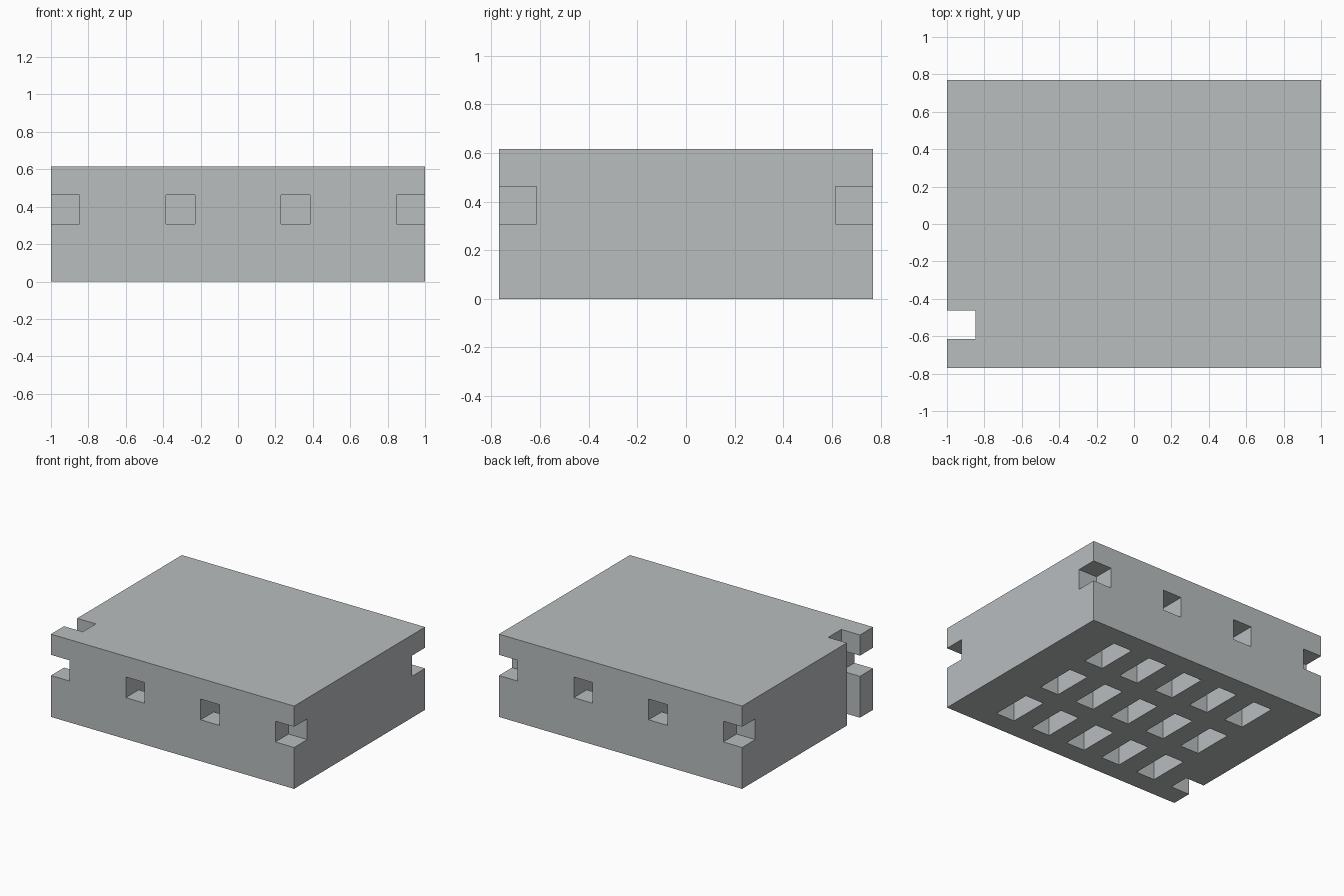
import bpy, bmesh, math
from mathutils import Vector

cube = bpy.data.objects.get("Cube")
if cube:
    bpy.data.objects.remove(cube, do_unlink=True)

# The block is laid out on a modular grid of cells
SIZE = (13, 10, 4)
UNIT = 2 / SIZE[0]


def in_vent(x, y, z):
    """Square vents on the front and back, the outer ones open at the corners."""
    return z == 2 and y in (0, SIZE[1] - 1) and x % 4 == 0


def in_pocket(x, y, z):
    """Five by three rectangular pockets in the underside, meeting the vents."""
    return z < 3 and x in range(2, 11, 2) and y in range(1, 9) and y % 3 != 0


def in_slot(x, y, z):
    """Full-height slot in the right side near the front."""
    return x == 0 and y == 1


def solid(cell):
    if any(c < 0 or c >= n for c, n in zip(cell, SIZE)):
        return False
    return not (in_vent(*cell) or in_pocket(*cell) or in_slot(*cell))


# Skin every boundary between solid and empty cells
bm = bmesh.new()
verts = {}


def corner(p):
    if p not in verts:
        verts[p] = bm.verts.new(((p[0] - SIZE[0] / 2) * UNIT,
                                 (p[1] - SIZE[1] / 2) * UNIT, p[2] * UNIT))
    return verts[p]


for x in range(SIZE[0]):
    for y in range(SIZE[1]):
        for z in range(SIZE[2]):
            cell = (x, y, z)
            if not solid(cell):
                continue
            for axis in range(3):
                for side in (0, 1):
                    near = list(cell)
                    near[axis] += 2 * side - 1
                    if solid(near):
                        continue
                    u, v = (axis + 1) % 3, (axis + 2) % 3
                    ring = []
                    for du, dv in ((0, 0), (1, 0), (1, 1), (0, 1)):
                        p = list(cell)
                        p[axis] += side
                        p[u] += du
                        p[v] += dv
                        ring.append(corner(tuple(p)))
                    bm.faces.new(ring if side else ring[::-1])

# Merge the coplanar cells into large flat faces
bmesh.ops.dissolve_limit(bm, angle_limit=math.radians(1),
                         verts=bm.verts[:], edges=bm.edges[:])
mesh = bpy.data.meshes.new("vented_block")
bm.to_mesh(mesh)
bm.free()
block = bpy.data.objects.new("vented_block", mesh)
bpy.context.collection.objects.link(block)

# Plain grey finish
grey = bpy.data.materials.new("cool_grey")
grey.use_nodes = True
colour = (0.48, 0.51, 0.52, 1)
grey.diffuse_color = colour
grey.node_tree.nodes["Principled BSDF"].inputs["Base Color"].default_value = colour
mesh.materials.append(grey)
